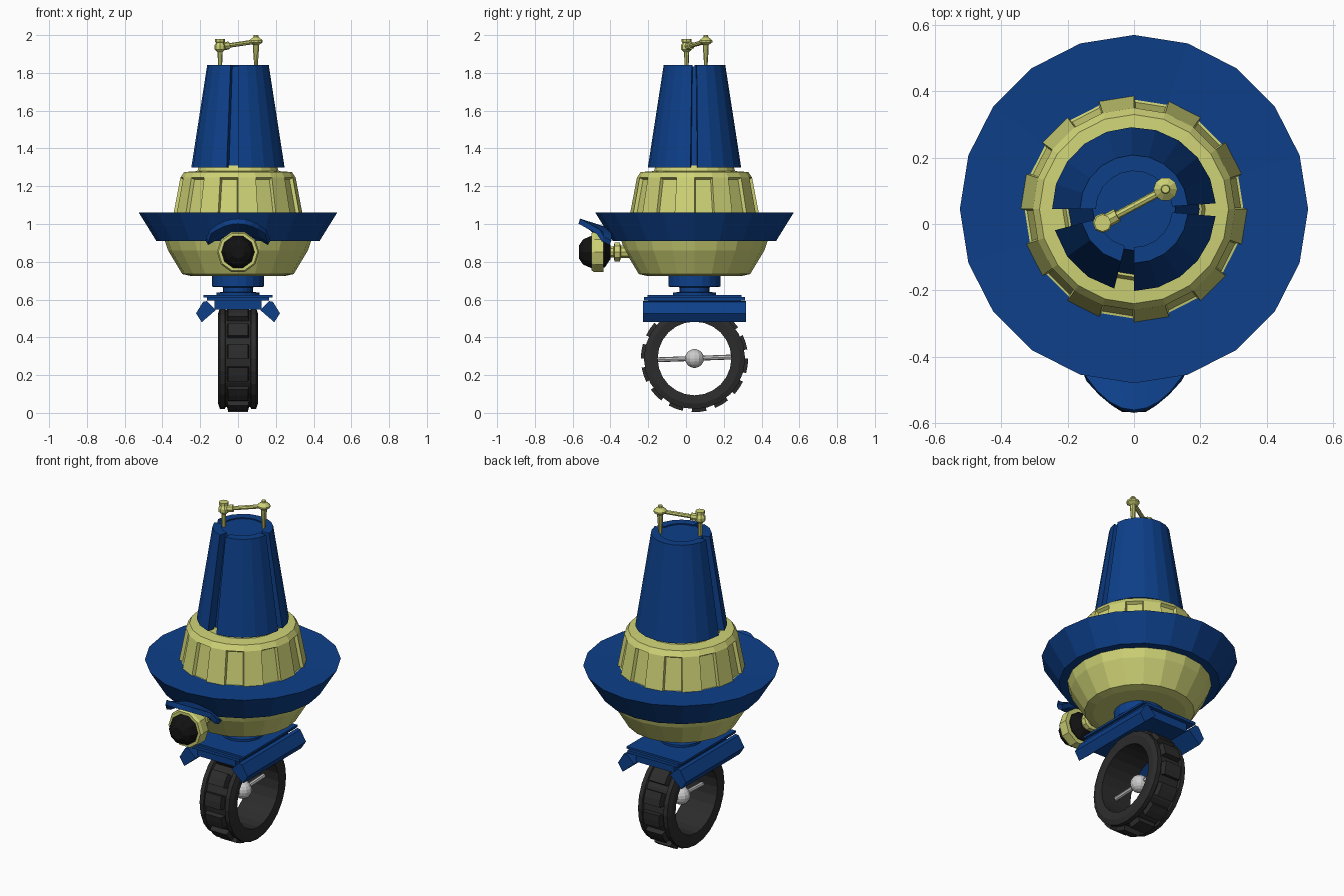
import bpy, bmesh, math
from mathutils import Matrix, Vector

if "Cube" in bpy.data.objects:
    bpy.data.objects.remove(bpy.data.objects["Cube"])

CY = 0.045          # the body axis sits slightly behind the origin
AXIS = (0, CY, 0)


def material(name, rgb):
    m = bpy.data.materials.new(name)
    m.diffuse_color = (*rgb, 1)
    m.use_nodes = True
    m.node_tree.nodes["Principled BSDF"].inputs["Base Color"].default_value = m.diffuse_color
    return m


BLUE = material("blue", (0.004, 0.05, 0.25))
YELLOW = material("yellow", (0.62, 0.65, 0.18))
RUBBER = material("rubber", (0.025, 0.025, 0.025))
BLACK = material("black", (0.006, 0.006, 0.006))


def finish(name, bm, mat):
    bmesh.ops.remove_doubles(bm, verts=bm.verts, dist=1e-5)
    bmesh.ops.recalc_face_normals(bm, faces=bm.faces)
    me = bpy.data.meshes.new(name)
    bm.to_mesh(me)
    bm.free()
    ob = bpy.data.objects.new(name, me)
    bpy.context.collection.objects.link(ob)
    if mat:
        me.materials.append(mat)
    return ob


def lathe(profile, n, a0=0, a1=360, closed=False):
    """Revolve (radius, height) points about z; closed profiles make rings."""
    bm = bmesh.new()
    full = a1 - a0 >= 360
    cols = []
    for i in range(n if full else n + 1):
        a = math.radians(a0 + (a1 - a0) * i / n)
        cols.append([bm.verts.new((r * math.cos(a), r * math.sin(a), z)) for r, z in profile])
    k = len(profile)
    for i in range(n):
        p, q = cols[i], cols[(i + 1) % len(cols)]
        for j in range(k if closed else k - 1):
            bm.faces.new((p[j], q[j], q[(j + 1) % k], p[(j + 1) % k]))
    if full and not closed:
        bm.faces.new([c[0] for c in cols])
        bm.faces.new([c[-1] for c in cols])
    elif not full:
        bm.faces.new(cols[0])
        bm.faces.new(cols[-1])
    return bm


def turned(name, profile, mat, n=20, loc=AXIS, rot=None, **kw):
    bm = lathe(profile, n, **kw)
    bm.transform(Matrix.Translation(loc) @ (rot or Matrix()))
    return finish(name, bm, mat)


def rod(name, p, q, r, mat, n=8):
    p, q = Vector(p), Vector(q)
    rot = (q - p).to_track_quat('Z', 'Y').to_matrix().to_4x4()
    return turned(name, [(r, 0), (r, (q - p).length)], mat, n, p, rot)


def prism(name, pts, y0, y1, mat):
    """Extrude an (x, z) outline along y."""
    bm = bmesh.new()
    a = [bm.verts.new((x, y0, z)) for x, z in pts]
    f = bm.faces.new(a)
    new = bmesh.ops.extrude_face_region(bm, geom=[f])["geom"]
    bmesh.ops.translate(bm, vec=(0, y1 - y0, 0), verts=[v for v in new if isinstance(v, bmesh.types.BMVert)])
    return finish(name, bm, mat)


def box(name, x, y0, y1, z0, z1, mat):
    return prism(name, [(-x, z0), (x, z0), (x, z1), (-x, z1)], y0, y1, mat)


# Body: bowl, brim and paneled shoulder
turned("lower_bowl", [(0.25, 0.725), (0.295, 0.735), (0.37, 0.86), (0.39, 0.92)], YELLOW)
turned("brim", [(0.37, 0.91), (0.432, 0.91), (0.525, 1.06), (0.33, 1.055)], BLUE, closed=True)
bm = lathe([(0.342, 1.05), (0.305, 1.245), (0.285, 1.275), (0.215, 1.28), (0.205, 1.31)], 20)
bm.faces.ensure_lookup_table()
panels = [f for f in bm.faces if len(f.verts) == 4 and 1.1 < f.calc_center_median().z < 1.2][::2]
bmesh.ops.recalc_face_normals(bm, faces=bm.faces)
bmesh.ops.inset_individual(bm, faces=panels, thickness=0.01, depth=-0.018)
bm.transform(Matrix.Translation(AXIS))
finish("shoulder", bm, YELLOW)

# Tall hood: recessed core with three shell panels separated by slits
turned("hood_core", [(0.2, 1.29), (0.125, 1.835)], BLUE)
for i, (a0, a1) in enumerate([(4, 180), (195, 256), (270, 355)]):
    turned(f"hood_shell_{i}", [(0.19, 1.3), (0.247, 1.3), (0.163, 1.842), (0.115, 1.842)], BLUE,
           n=max(3, round((a1 - a0) / 18)), a0=a0, a1=a1, closed=True)

# Antenna: two posts with knobs joined by a sloping rod
A, B = (-0.095, 0.003), (0.095, 0.105)
turned("antenna_post_low", [(0.011, 1.83), (0.013, 1.91), (0.03, 1.925), (0.03, 1.945),
                            (0.02, 1.96), (0.026, 1.963), (0.026, 1.98)], YELLOW, 8, (*A, 0))
turned("antenna_post_high", [(0.009, 1.83), (0.016, 1.93), (0.016, 1.948), (0.036, 1.962),
                             (0.036, 1.972), (0.014, 1.99), (0.012, 2.0)], YELLOW, 10, (*B, 0))
rod("antenna_rod", (*A, 1.938), (*B, 1.966), 0.012, YELLOW)
rod("antenna_joint", (*A, 1.938), (-0.05, 0.027, 1.945), 0.021, YELLOW)

# Eye: stalk, housing ring and faceted lens, all facing -y
FACE = Matrix.Rotation(math.radians(90), 4, 'X')
EYE = (0, 0, 0.852)
turned("eye_stalk", [(0.035, 0.28), (0.035, 0.345), (0.052, 0.35), (0.052, 0.378),
                     (0.03, 0.383), (0.03, 0.42)], YELLOW, 10, EYE, FACE)
turned("eye_ring", [(0.085, 0.436), (0.112, 0.436), (0.112, 0.485), (0.104, 0.5), (0.085, 0.5)],
       YELLOW, 10, EYE, FACE, closed=True)
turned("eye_lens", [(0.04, 0.4), (0.087, 0.43), (0.088, 0.505), (0.07, 0.545), (0.035, 0.567)],
       BLACK, 10, EYE, FACE)

# Brow: arched visor above the eye
bm = bmesh.new()
rows = []
for i in range(9):
    t = i / 4 - 1
    drop = 0.055 * t * t
    pts = [(0.165 * t, -0.40, 0.955 - drop), (0.16 * t, -0.44, 0.975 - drop),
           (0.145 * t, -0.565 + 0.1 * t * t, 1.015 - drop)]
    rows.append([bm.verts.new(p) for p in pts])
for p, q in zip(rows, rows[1:]):
    for j in range(2):
        bm.faces.new((p[j], q[j], q[j + 1], p[j + 1]))
brow = finish("brow", bm, BLUE)
sol = brow.modifiers.new("thickness", 'SOLIDIFY')
sol.thickness, sol.offset = 0.028, 0

# Neck and turntable
turned("neck", [(0.137, 0.73), (0.137, 0.668), (0.08, 0.665), (0.08, 0.64), (0.115, 0.637),
                (0.115, 0.615)], BLUE)
box("upper_plate", 0.182, -0.205, 0.295, 0.612, 0.624, BLUE)
box("lower_plate", 0.165, -0.222, 0.312, 0.596, 0.613, BLUE)
box("wheel_mount", 0.125, -0.2, 0.29, 0.548, 0.6, BLUE)

# Sloping fenders on both sides
for s, side in ((-1, "left"), (1, "right")):
    outline = [(0.165, 0.592), (0.185, 0.588), (0.222, 0.527), (0.192, 0.48), (0.117, 0.545)]
    prism(f"fender_{side}", [(s * x, z) for x, z in outline], -0.228, 0.318, BLUE)

# Wheel: tyre with stepped edges and raised lugs, axis along x
HUB = (0, CY, 0.288)
SIDE = Matrix.Rotation(math.radians(90), 4, 'Y')
turned("tyre", [(0.195, -0.1), (0.24, -0.105), (0.268, -0.095), (0.268, -0.07), (0.256, -0.065),
                (0.256, 0.065), (0.268, 0.07), (0.268, 0.095), (0.24, 0.105), (0.195, 0.1)],
       RUBBER, 24, HUB, SIDE, closed=True)
for i in range(14):
    a = 360 * i / 14 + 5
    turned(f"tread_lug_{i}", [(0.25, -0.06), (0.284, -0.052), (0.284, 0.052), (0.25, 0.06)],
           RUBBER, 2, HUB, SIDE, a0=a - 8, a1=a + 8, closed=True)

# Hub ball and spoke
turned("hub_ball", [(0.05 * math.sin(math.radians(a)), -0.05 * math.cos(math.radians(a)))
                    for a in range(10, 171, 20)], None, 12, HUB)
rod("spoke", (0, CY - 0.2, 0.281), (0, CY + 0.2, 0.296), 0.013, None)
